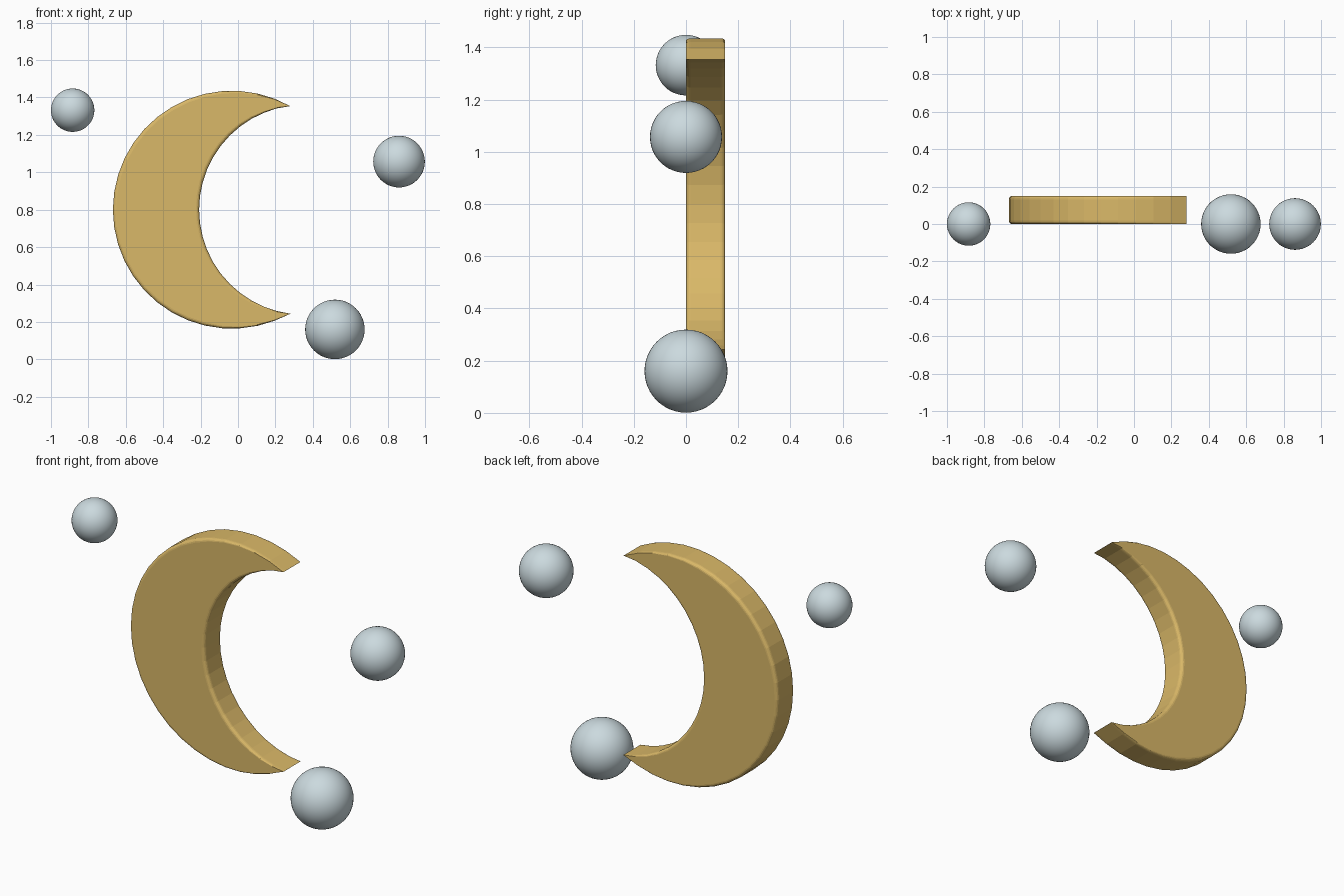
import bpy, bmesh, math

if "Cube" in bpy.data.objects:
    bpy.data.objects.remove(bpy.data.objects["Cube"])


def material(name, rgb):
    m = bpy.data.materials.new(name)
    m.diffuse_color = (*rgb, 1)
    m.use_nodes = True
    m.node_tree.nodes["Principled BSDF"].inputs["Base Color"].default_value = m.diffuse_color
    return m


gold = material("warm gold", (0.70, 0.48, 0.138))
silver = material("pale silver", (0.60, 0.70, 0.735))

# Crescent outline: outer and inner arcs meeting at two sharp tips
CZ, OUT_X, OUT_R = 0.80, -0.033, 0.636
IN_X, IN_R = 0.353, 0.561
TIP_X, TIP_H = 0.281, 0.556
N_OUT, N_IN = 28, 22


def outline(inset):
    """Crescent loop; the inset fades to nothing at the tips."""
    pts = []
    a0 = math.atan2(TIP_H, TIP_X - OUT_X)
    for i in range(N_OUT):
        t = i / N_OUT
        a = a0 + (2 * math.pi - 2 * a0) * t
        r = OUT_R - inset * min(1, 5 * min(t, 1 - t))
        pts.append((OUT_X + r * math.cos(a), CZ + r * math.sin(a)))
    b0 = math.atan2(TIP_H, TIP_X - IN_X)
    for i in range(N_IN):
        t = i / N_IN
        b = (2 * math.pi - b0) + (2 * b0 - 2 * math.pi) * t
        r = IN_R + inset * min(1, 5 * min(t, 1 - t))
        pts.append((IN_X + r * math.cos(b), CZ + r * math.sin(b)))
    return pts


# Crescent moon: stacked loops with rounded front and back rims
DEPTH, BEVEL, STEPS = 0.15, 0.018, 4
rim = [(BEVEL * (1 - math.sin(k / STEPS * math.pi / 2)),
        BEVEL * (1 - math.cos(k / STEPS * math.pi / 2))) for k in range(STEPS + 1)]
layers = [(ins, y) for ins, y in rim] + [(ins, DEPTH - y) for ins, y in reversed(rim)]
bm = bmesh.new()
loops = [[bm.verts.new((x, y, z)) for x, z in outline(ins)] for ins, y in layers]
n = len(loops[0])
for a, b in zip(loops, loops[1:]):
    for i in range(n):
        j = (i + 1) % n
        bm.faces.new((a[i], a[j], b[j], b[i]))
bm.faces.new(loops[0])
bm.faces.new(loops[-1])
bmesh.ops.recalc_face_normals(bm, faces=bm.faces)
mesh = bpy.data.meshes.new("crescent_moon")
bm.to_mesh(mesh)
bm.free()
mesh.materials.append(gold)
bpy.context.collection.objects.link(bpy.data.objects.new("crescent_moon", mesh))

# Three floating balls
for name, x, z, r in (("upper_left_ball", -0.884, 1.332, 0.116),
                      ("right_ball", 0.861, 1.057, 0.138),
                      ("lower_ball", 0.518, 0.160, 0.159)):
    bpy.ops.mesh.primitive_uv_sphere_add(segments=48, ring_count=24, radius=r,
                                         location=(x, 0, z))
    ball = bpy.context.object
    ball.name = name
    ball.data.materials.append(silver)
    bpy.ops.object.shade_smooth()
